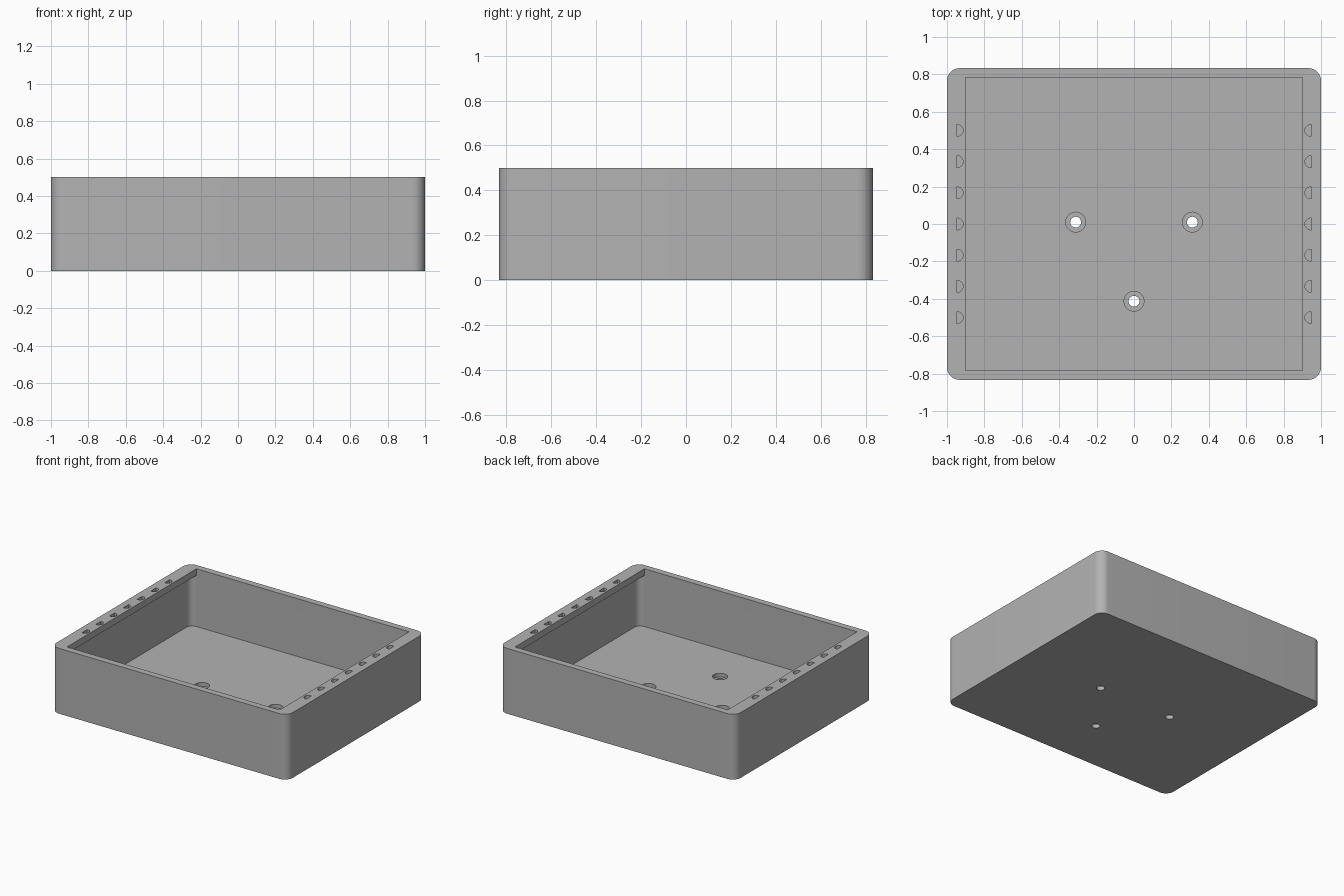
import bpy, bmesh
from math import cos, sin, pi, radians

if "Cube" in bpy.data.objects:
    bpy.data.objects.remove(bpy.data.objects["Cube"], do_unlink=True)

HALF_X, HALF_Y, HEIGHT = 1.0, 0.833, 0.5
WALL, FLOOR, LEDGE = 0.05, 0.058, 0.05
IN_X, IN_Y = HALF_X - WALL, HALF_Y - WALL

grey = bpy.data.materials.new("plain grey")
grey.use_nodes = True
colour = (0.45, 0.45, 0.45, 1)
grey.diffuse_color = colour
grey.node_tree.nodes["Principled BSDF"].inputs["Base Color"].default_value = colour


def arc(cx, cy, r, start, end, steps):
    return [(cx + r * cos(start + (end - start) * i / steps),
             cy + r * sin(start + (end - start) * i / steps)) for i in range(steps + 1)]


def rounded_rect(hx, hy, r):
    points = []
    for i, (sx, sy) in enumerate([(1, 1), (-1, 1), (-1, -1), (1, -1)]):
        points += arc(sx * (hx - r), sy * (hy - r), r, i * pi / 2, (i + 1) * pi / 2, 12)
    return points


def circle(x, y, r):
    return arc(x, y, r, 0, 2 * pi, 40)[:-1]


def prism(name, outline, z0, z1):
    bm = bmesh.new()
    base = bm.faces.new([bm.verts.new((x, y, z0)) for x, y in outline])
    top = bmesh.ops.extrude_face_region(bm, geom=[base])["geom"]
    bmesh.ops.translate(bm, vec=(0, 0, z1 - z0),
                        verts=[v for v in top if isinstance(v, bmesh.types.BMVert)])
    bmesh.ops.recalc_face_normals(bm, faces=bm.faces)
    mesh = bpy.data.meshes.new(name)
    bm.to_mesh(mesh)
    bm.free()
    obj = bpy.data.objects.new(name, mesh)
    mesh.materials.append(grey)
    bpy.context.collection.objects.link(obj)
    return obj


def cut(target, outline, z0, z1):
    cutter = prism("cutter", outline, z0, z1)
    cutter.hide_render = True
    mod = target.modifiers.new("cut", "BOOLEAN")
    mod.operation, mod.solver, mod.object = "DIFFERENCE", "EXACT", cutter
    bpy.context.view_layer.objects.active = target
    bpy.ops.object.modifier_apply(modifier=mod.name)
    bpy.data.objects.remove(cutter, do_unlink=True)


# Outer block with rounded upright corners
tray = prism("tray", rounded_rect(HALF_X, HALF_Y, 0.067), 0, HEIGHT)

# Cavity, with a narrower opening that leaves an overhanging ledge on each side
cut(tray, rounded_rect(IN_X, IN_Y, WALL), FLOOR, HEIGHT - LEDGE)
opening = [(sx * 0.9, sy * IN_Y) for sx, sy in [(1, 1), (-1, 1), (-1, -1), (1, -1)]]
cut(tray, opening, HEIGHT - LEDGE - 0.05, HEIGHT + 0.1)

# Row of D-shaped holes through each ledge, flat against the wall
for side in (1, -1):
    for i in range(-3, 4):
        outline = [(side * min(x, IN_X), y) for x, y in arc(0.945, i / 6, 0.031, 1.41, 2 * pi - 1.41, 20)]
        cut(tray, outline, HEIGHT - LEDGE - 0.05, HEIGHT + 0.1)

# Counterbored screw holes in the floor
for x, y in [(-0.312, 0.01), (0.312, 0.01), (0, -0.413)]:
    cut(tray, circle(x, y, 0.053), FLOOR / 2, FLOOR + 0.1)
    cut(tray, circle(x, y, 0.029), -0.1, FLOOR)

bpy.ops.object.select_all(action="DESELECT")
tray.select_set(True)
bpy.context.view_layer.objects.active = tray
bpy.ops.object.shade_smooth_by_angle(angle=radians(30))
